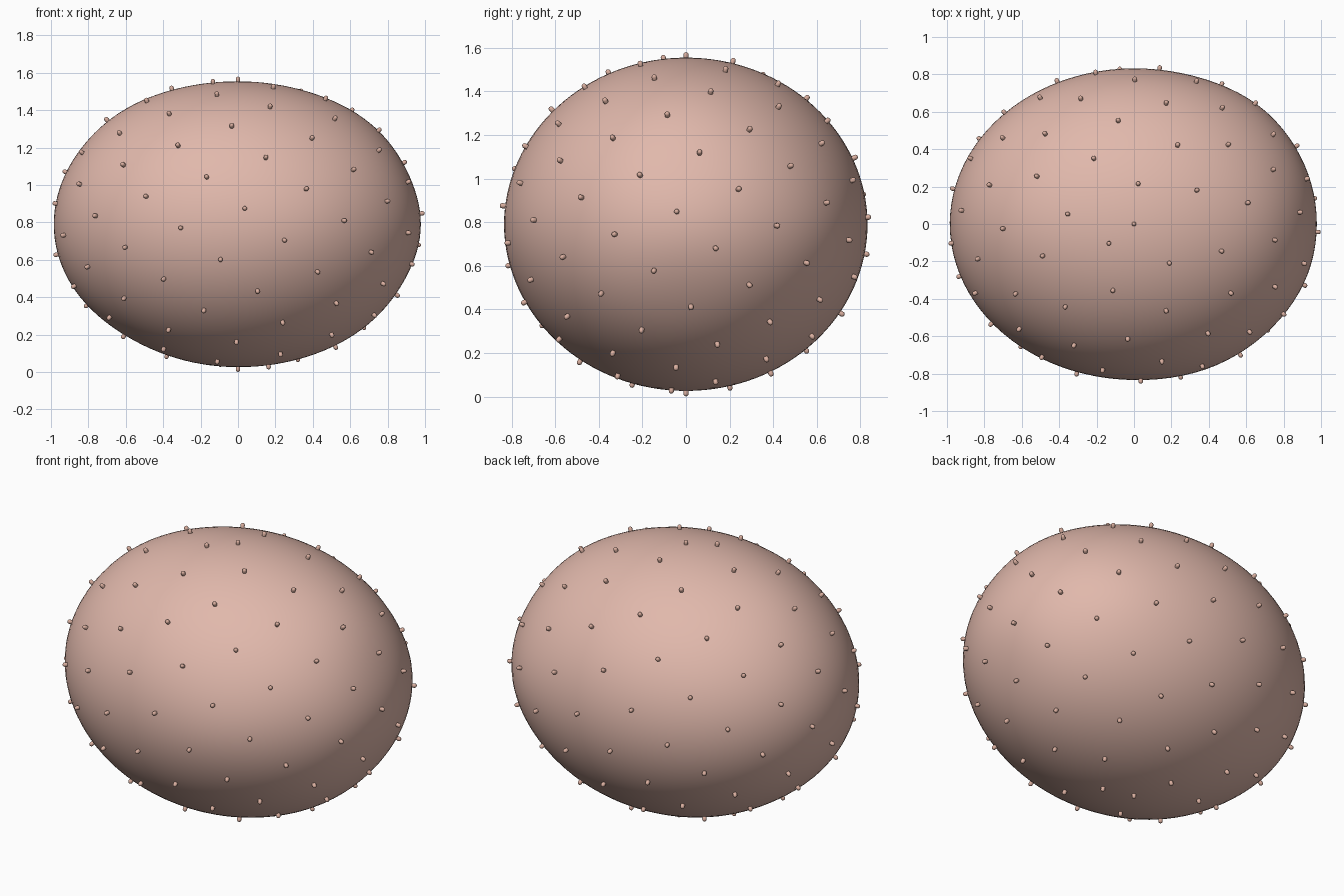
import bpy, bmesh, math
from mathutils import Vector

cube = bpy.data.objects.get("Cube")
if cube:
    bpy.data.objects.remove(cube, do_unlink=True)

CENTRE = Vector((0, 0, 0.79))
RADII = Vector((0.985, 0.832, 0.764))
PEGS = 120

# Gentle swells and hollows: direction and strength
LUMPS = [((0.7, 0, 0.7), 0.010), ((-0.6, 0, 0.8), 0.012),
         ((0.9, 0, -0.4), -0.015), ((0.93, 0, 0.35), -0.012),
         ((-0.6, 0, -0.8), -0.010), ((0.65, 0.75, 0), 0.018),
         ((0.4, -0.9, 0), 0.012)]


def make_material(name, colour):
    mat = bpy.data.materials.new(name)
    mat.use_nodes = True
    mat.diffuse_color = (*colour, 1)
    bsdf = mat.node_tree.nodes["Principled BSDF"]
    bsdf.inputs["Base Color"].default_value = (*colour, 1)
    bsdf.inputs["Roughness"].default_value = 0.6
    return mat


def surface(d):
    """Point of the lumpy body in unit direction d."""
    swell = 1 + sum(a * math.exp(-(d - Vector(v).normalized()).length_squared / 0.12)
                    for v, a in LUMPS)
    return CENTRE + d * RADII * swell


def normal(d):
    return Vector([c / r for c, r in zip(d, RADII)]).normalized()


def finish(bm, name, mat):
    mesh = bpy.data.meshes.new(name)
    bm.normal_update()
    bm.to_mesh(mesh)
    bm.free()
    mesh.materials.append(mat)
    mesh.shade_smooth()
    obj = bpy.data.objects.new(name, mesh)
    bpy.context.collection.objects.link(obj)
    return obj


# Body: a softly uneven ellipsoid
bm = bmesh.new()
bmesh.ops.create_uvsphere(bm, u_segments=96, v_segments=64, radius=1)
for v in bm.verts:
    v.co = surface(v.co.normalized())
finish(bm, "body", make_material("soft pink", (0.75, 0.48, 0.41)))

# Pegs: short round-ended studs spread over the body on a golden-angle spiral
bm = bmesh.new()
golden = math.pi * (3 - math.sqrt(5))
for i in range(PEGS):
    z = 1 - 2 * i / (PEGS - 1)
    r = math.sqrt(max(0, 1 - z * z))
    d = Vector((r * math.cos(golden * i), -r * math.sin(golden * i), z))
    turn = normal(d).to_track_quat('Z', 'Y')
    stud = bmesh.ops.create_uvsphere(bm, u_segments=12, v_segments=8, radius=0.012)
    for v in stud["verts"]:
        if v.co.z > -0.001:
            v.co.z += 0.013
        v.co = turn @ v.co + surface(d)
finish(bm, "pegs", make_material("dusty pink", (0.70, 0.43, 0.35)))
